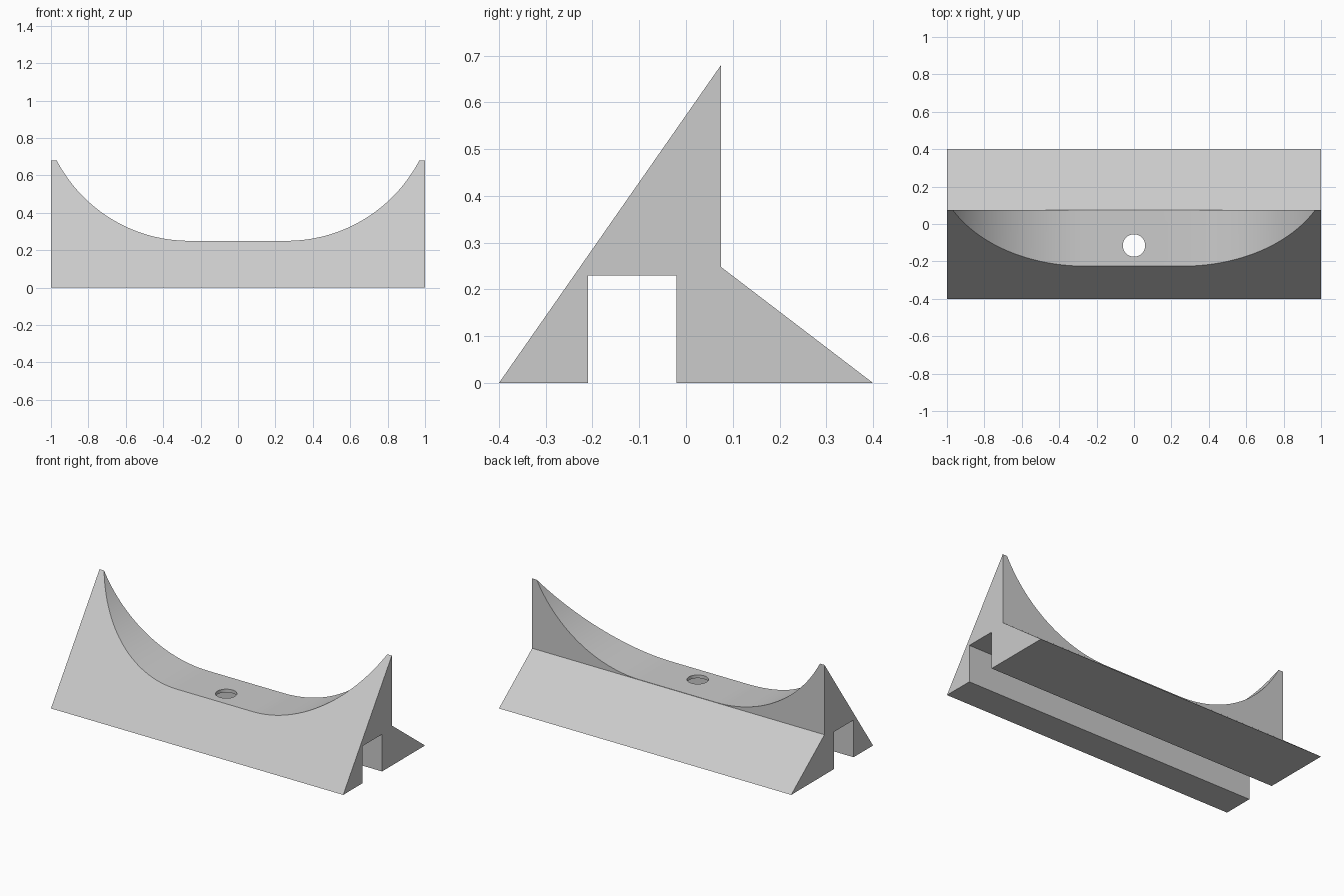
import bpy
import bmesh
from math import sin, cos, asin, acos, pi, radians
from mathutils import Vector

cube = bpy.data.objects.get("Cube")
if cube:
    bpy.data.objects.remove(cube, do_unlink=True)

grey = bpy.data.materials.new("light grey")
grey.use_nodes = True
grey.diffuse_color = (0.6, 0.6, 0.6, 1)
grey.node_tree.nodes["Principled BSDF"].inputs["Base Color"].default_value = (0.6, 0.6, 0.6, 1)


def prism(name, points, depth):
    """Extrude a closed loop of 3D points along the depth vector."""
    bm = bmesh.new()
    face = bm.faces.new([bm.verts.new(p) for p in points])
    result = bmesh.ops.extrude_face_region(bm, geom=[face])
    moved = [v for v in result["geom"] if isinstance(v, bmesh.types.BMVert)]
    bmesh.ops.translate(bm, verts=moved, vec=Vector(depth))
    bmesh.ops.recalc_face_normals(bm, faces=bm.faces[:])
    mesh = bpy.data.meshes.new(name)
    bm.to_mesh(mesh)
    bm.free()
    mesh.materials.append(grey)
    obj = bpy.data.objects.new(name, mesh)
    bpy.context.collection.objects.link(obj)
    return obj


def cut(target, cutter):
    """Subtract the cutter, then discard it."""
    cutter.hide_render = True
    bpy.ops.object.select_all(action="DESELECT")
    bpy.context.view_layer.objects.active = target
    target.select_set(True)
    mod = target.modifiers.new("cut", "BOOLEAN")
    mod.operation = "DIFFERENCE"
    mod.solver = "EXACT"
    mod.object = cutter
    bpy.ops.object.modifier_apply(modifier=mod.name)
    bpy.data.objects.remove(cutter, do_unlink=True)


# Wedge-shaped body with a channel along the underside
profile = [(-0.4, 0), (-0.21, 0), (-0.21, 0.23), (-0.02, 0.23), (-0.02, 0),
           (0.4, 0), (0.075, 0.248), (0.075, 0.68)]
stand = prism("cradle_stand", [(-1, y, z) for y, z in profile], (2, 0, 0))

# Cradle: flat floor between two rounded sides
floor_z, flat, radius, steps = 0.25, 0.26, 0.8, 32
sweep = acos(1 - 0.5 / radius)
right = [(flat + radius * sin(sweep * i / steps),
          floor_z + radius * (1 - cos(sweep * i / steps))) for i in range(steps + 1)]
outline = [(-x, z) for x, z in reversed(right)] + right
cut(stand, prism("cradle_cutter", [(x, -0.6, z) for x, z in outline], (0, 1.2, 0)))

# Screw hole through the floor into the channel
ring = [(0.06 * cos(2 * pi * i / 48), -0.115 + 0.06 * sin(2 * pi * i / 48), 0.2)
        for i in range(48)]
cut(stand, prism("hole_cutter", ring, (0, 0, 0.1)))

stand.select_set(True)
bpy.context.view_layer.objects.active = stand
bpy.ops.object.shade_smooth_by_angle(angle=radians(30))
